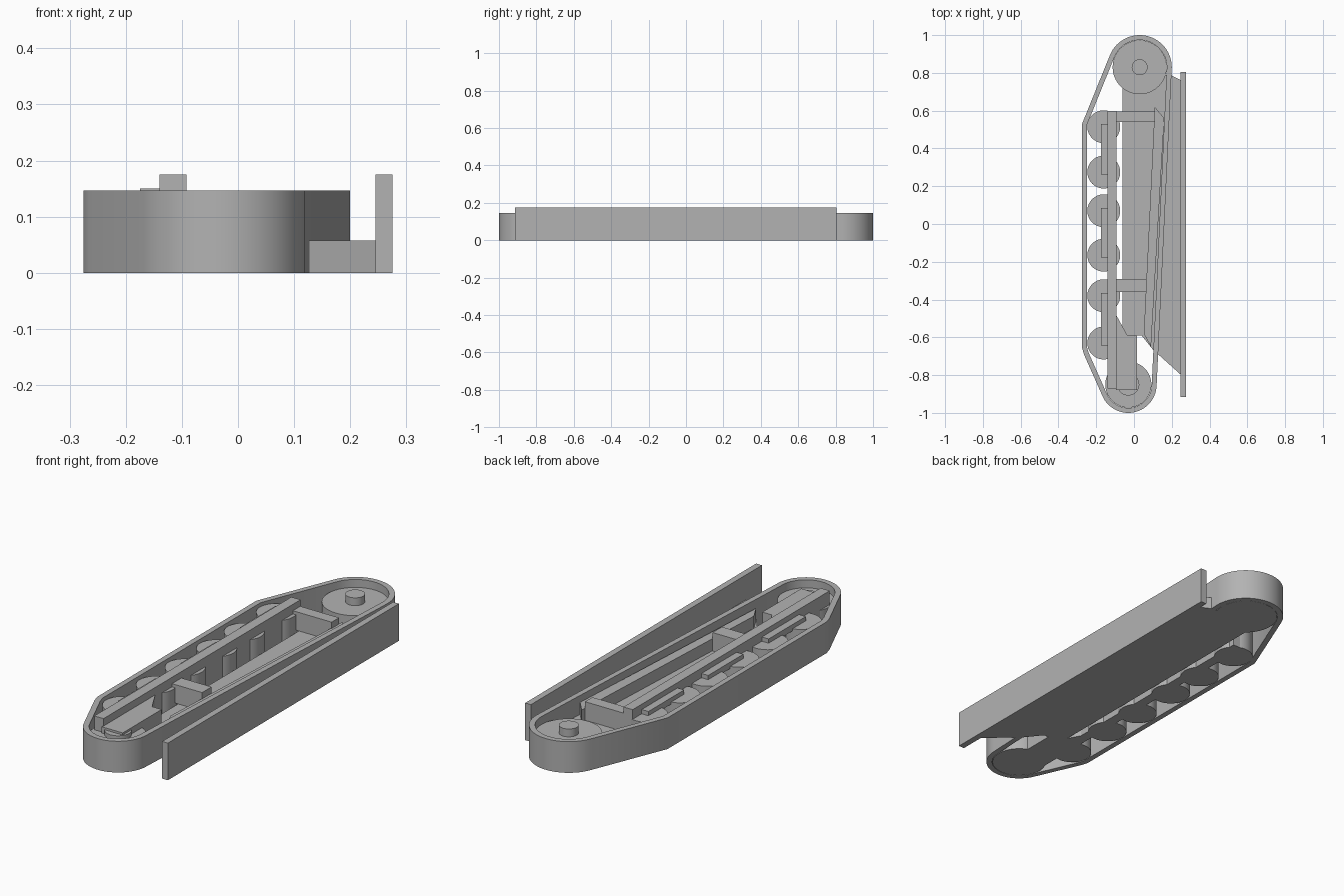
import bpy
import bmesh
from math import cos, sin, pi, radians
from mathutils import Vector

if "Cube" in bpy.data.objects:
    bpy.data.objects.remove(bpy.data.objects["Cube"])

GREY = (0.45, 0.45, 0.45, 1)
metal = bpy.data.materials.new("plain grey")
metal.use_nodes = True
metal.diffuse_color = GREY
metal.node_tree.nodes["Principled BSDF"].inputs["Base Color"].default_value = GREY


def finish(name, bm, smooth=False):
    bmesh.ops.recalc_face_normals(bm, faces=bm.faces)
    mesh = bpy.data.meshes.new(name)
    bm.to_mesh(mesh)
    bm.free()
    mesh.materials.append(metal)
    obj = bpy.data.objects.new(name, mesh)
    bpy.context.collection.objects.link(obj)
    if smooth:
        bpy.ops.object.select_all(action='DESELECT')
        obj.select_set(True)
        bpy.context.view_layer.objects.active = obj
        bpy.ops.object.shade_smooth_by_angle(angle=radians(25))
    return obj


def prism(name, outline, z0, z1, smooth=False):
    """Extrude a flat outline upwards."""
    bm = bmesh.new()
    face = bm.faces.new([bm.verts.new((x, y, z0)) for x, y in outline])
    top = bmesh.ops.extrude_face_region(bm, geom=[face])["geom"]
    verts = [g for g in top if isinstance(g, bmesh.types.BMVert)]
    bmesh.ops.translate(bm, verts=verts, vec=(0, 0, z1 - z0))
    return finish(name, bm, smooth)


def box(name, x0, x1, y0, y1, z0, z1):
    return prism(name, [(x0, y0), (x1, y0), (x1, y1), (x0, y1)], z0, z1)


def circle(x, y, r, n=64):
    return [(x + r * cos(2 * pi * i / n), y + r * sin(2 * pi * i / n)) for i in range(n)]


def disc(name, x, y, r, z0, z1):
    return prism(name, circle(x, y, r), z0, z1, True)


def hull(points):
    """Convex outline, counter-clockwise."""
    def chain(pts):
        out = []
        for p in pts:
            while len(out) > 1 and (Vector(out[-1]) - Vector(out[-2])).cross(
                    Vector(p) - Vector(out[-1])) <= 1e-7:
                out.pop()
            out.append(p)
        return out[:-1]
    pts = sorted(set(points))
    return chain(pts) + chain(pts[::-1])


def inset(points, d):
    """Offset a counter-clockwise outline inwards with mitred corners."""
    result = []
    for i, p in enumerate(points):
        p = Vector(p)
        a = (p - Vector(points[i - 1])).normalized()
        b = (Vector(points[(i + 1) % len(points)]) - p).normalized()
        na, nb = Vector((-a.y, a.x)), Vector((-b.y, b.x))
        result.append(p + (na + nb) * d / (1 + na.dot(nb)))
    return result


BIG, SMALL = (0.03, 0.83), (-0.03, -0.85)

# Track belt: hollow band wrapped round both end wheels
outer = hull(circle(*BIG, 0.17) + circle(*SMALL, 0.15)
             + [(-0.275, 0.53), (-0.275, -0.655), (-0.265, -0.69)])
inner = inset(outer, 0.026)
bm = bmesh.new()
rings = [[bm.verts.new((p[0], p[1], z)) for p in ring]
         for ring, z in ((outer, 0), (outer, 0.147), (inner, 0.147), (inner, 0))]
for k in range(4):
    a, b = rings[k], rings[(k + 1) % 4]
    for i in range(len(outer)):
        j = (i + 1) % len(outer)
        bm.faces.new((a[i], a[j], b[j], b[i]))
finish("track_belt", bm, True)

# End wheels and hubs
disc("drive_wheel", *BIG, 0.143, 0, 0.11)
disc("drive_wheel_hub", *BIG, 0.042, 0.11, 0.147)
disc("idler_wheel", *SMALL, 0.122, 0, 0.11)
disc("idler_wheel_hub", *SMALL, 0.058, 0.11, 0.13)

# Road wheels and the bogie bars joining each pair
wheel_y = [0.515, 0.275, 0.07, -0.165, -0.38, -0.63]
for i, y in enumerate(wheel_y):
    disc(f"road_wheel_{i + 1}", -0.16, y, 0.087, 0, 0.13)
for i in range(0, 6, 2):
    box(f"bogie_bar_{i // 2 + 1}", -0.175, -0.14,
        wheel_y[i + 1] - 0.012, wheel_y[i] + 0.015, 0.12, 0.15)

# Long frame beam, cross bars and front bracket
box("frame_beam", -0.14, -0.092, -0.87, 0.597, 0, 0.175)
box("rear_cross_bar", -0.095, 0.11, 0.54, 0.595, 0.058, 0.145)
box("front_cross_bar", -0.095, 0.065, -0.36, -0.29, 0.058, 0.145)
prism("front_bracket", [(-0.095, -0.48), (-0.095, -0.88), (0.015, -0.88),
                        (0.015, -0.59), (-0.035, -0.59)], 0, 0.14)

# Floor plate, sloping inner wall and outer side plate
prism("floor_plate", [(-0.06, 0.76), (0.19, 0.79), (0.25, 0.76), (0.25, -0.8),
                      (0.1, -0.665), (0.04, -0.59), (-0.06, -0.59)], 0, 0.058)
prism("inner_wall", [(0.11, 0.62), (0.16, 0.56), (0.09, -0.65), (0.052, -0.58)],
      0.05, 0.115)
box("side_plate", 0.245, 0.275, -0.915, 0.805, 0, 0.175)
